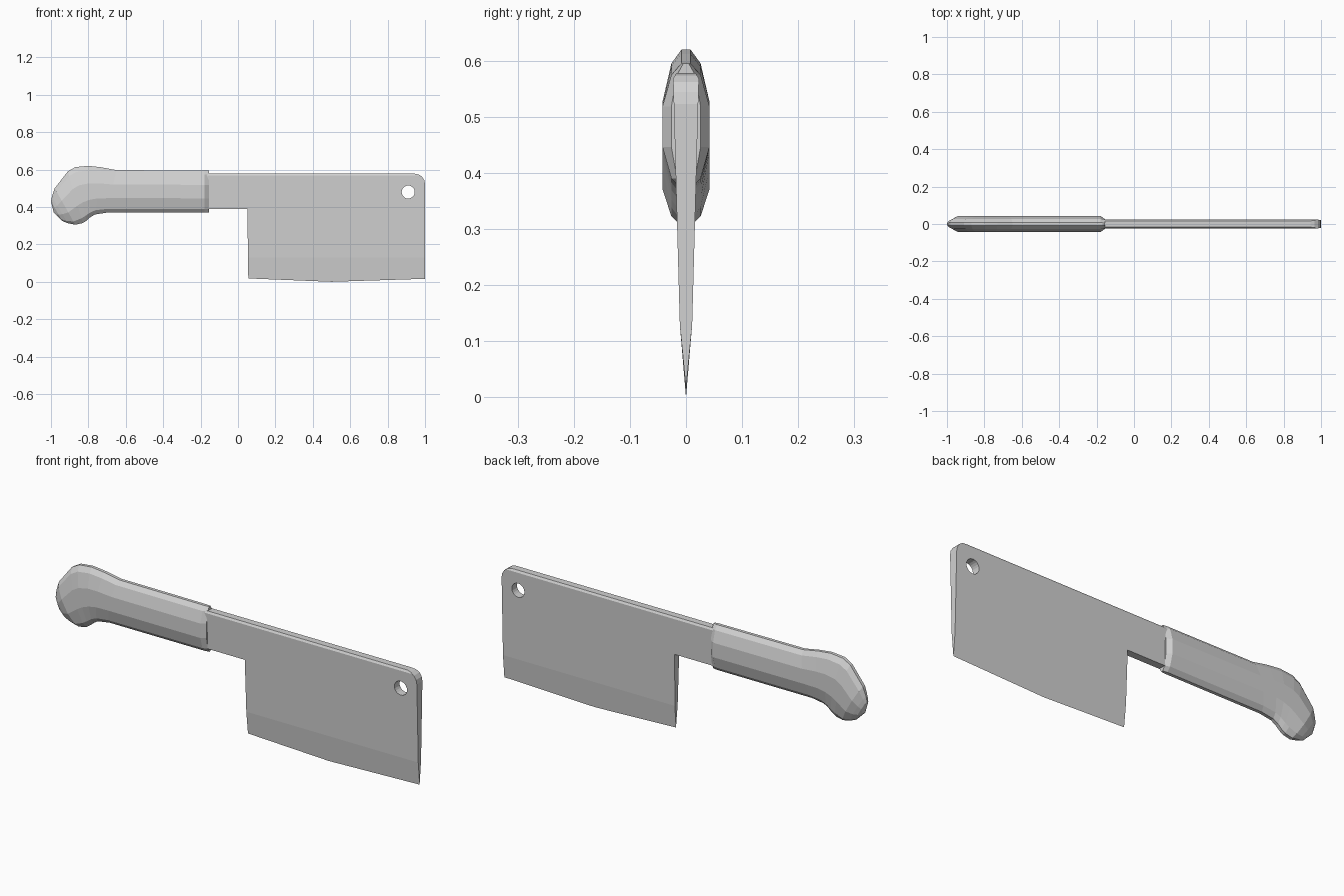
import bpy, bmesh, math
from mathutils import Vector

cube = bpy.data.objects.get("Cube")
if cube:
    bpy.data.objects.remove(cube, do_unlink=True)

GREY = (0.64, 0.64, 0.64, 1)
mat = bpy.data.materials.new("plain grey")
mat.use_nodes = True
mat.diffuse_color = GREY
mat.node_tree.nodes["Principled BSDF"].inputs["Base Color"].default_value = GREY


def finish(bm, name):
    bmesh.ops.remove_doubles(bm, verts=bm.verts[:], dist=0.0005)
    bmesh.ops.recalc_face_normals(bm, faces=bm.faces[:])
    mesh = bpy.data.meshes.new(name)
    bm.to_mesh(mesh)
    bm.free()
    mesh.materials.append(mat)
    obj = bpy.data.objects.new(name, mesh)
    bpy.context.collection.objects.link(obj)
    return obj


def half_thickness(z):
    """Half the blade thickness: sharp at the bottom, chamfered at the spine."""
    steps = [(0.02, 0), (0.13, 0.011), (0.568, 0.023), (0.578, 0.017)]
    for (z0, t0), (z1, t1) in zip(steps, steps[1:]):
        if z <= z1:
            return t0 + (t1 - t0) * max(0, (z - z0) / (z1 - z0))
    return steps[-1][1]


# Blade with tang: flat outline, extruded, cut into bands and tapered
outline = [(-0.2, 0.578), (-0.2, 0.39), (0.05, 0.39), (0.055, 0.018),
           (0.5, 0), (1, 0.016)]
for i in range(5):
    a = math.radians(22.5 * i)
    outline.append((0.945 + 0.055 * math.cos(a), 0.523 + 0.055 * math.sin(a)))

bm = bmesh.new()
face = bm.faces.new([bm.verts.new((x, -1, z)) for x, z in outline])
side = bmesh.ops.extrude_face_region(bm, geom=[face])["geom"]
for v in side:
    if isinstance(v, bmesh.types.BMVert):
        v.co.y = 1
for z in (0.13, 0.568):
    bmesh.ops.bisect_plane(bm, geom=bm.verts[:] + bm.edges[:] + bm.faces[:],
                           plane_co=(0, 0, z), plane_no=(0, 0, 1))
for v in bm.verts:
    v.co.y = math.copysign(half_thickness(v.co.z), v.co.y)
blade = finish(bm, "blade")

# Hanging hole through the blade
bpy.ops.mesh.primitive_cylinder_add(vertices=20, radius=0.035, depth=0.2,
                                    location=(0.91, 0, 0.48),
                                    rotation=(math.pi / 2, 0, 0))
cutter = bpy.context.object
cutter.name = "hole_cutter"
cutter.hide_render = True
cutter.data.materials.append(mat)
mod = blade.modifiers.new("hole", "BOOLEAN")
mod.operation = "DIFFERENCE"
mod.solver = "EXACT"
mod.object = cutter
bpy.context.view_layer.objects.active = blade
bpy.ops.object.modifier_apply(modifier=mod.name)
bpy.data.objects.remove(cutter, do_unlink=True)

# Handle: faceted sections, each given by top point, bottom point and fullness
stations = [
    ((-0.155, 0.595), (-0.155, 0.37), 0.62),
    ((-0.178, 0.595), (-0.178, 0.37), 1),
    ((-0.65, 0.597), (-0.70, 0.37), 1),
    ((-0.73, 0.612), (-0.765, 0.36), 1),
    ((-0.80, 0.62), (-0.79, 0.345), 1),
    ((-0.87, 0.613), (-0.81, 0.327), 1),
    ((-0.91, 0.59), (-0.83, 0.314), 1),
    ((-0.98, 0.50), (-0.87, 0.305), 1),
    ((-0.995, 0.455), (-0.91, 0.313), 0.7),
    ((-1.0, 0.43), (-0.94, 0.325), 0.5),
    ((-0.985, 0.37), (-0.965, 0.35), 0.2),
]
section = [(0, 0.008), (0.09, 0.026), (0.34, 0.042)]
half = section + [(1 - t, y) for t, y in reversed(section)]
ring_shape = half + [(t, -y) for t, y in reversed(half)]

bm = bmesh.new()
rings = []
for top, bottom, fullness in stations:
    a = Vector((top[0], 0, top[1]))
    b = Vector((bottom[0], 0, bottom[1]))
    ring = []
    for t, y in ring_shape:
        co = a.lerp(b, t)
        co.y = y * fullness
        ring.append(bm.verts.new(co))
    rings.append(ring)
n = len(ring_shape)
for r0, r1 in zip(rings, rings[1:]):
    for i in range(n):
        j = (i + 1) % n
        bm.faces.new((r0[i], r0[j], r1[j], r1[i]))
bm.faces.new(rings[0])
bm.faces.new(rings[-1])
finish(bm, "handle")
